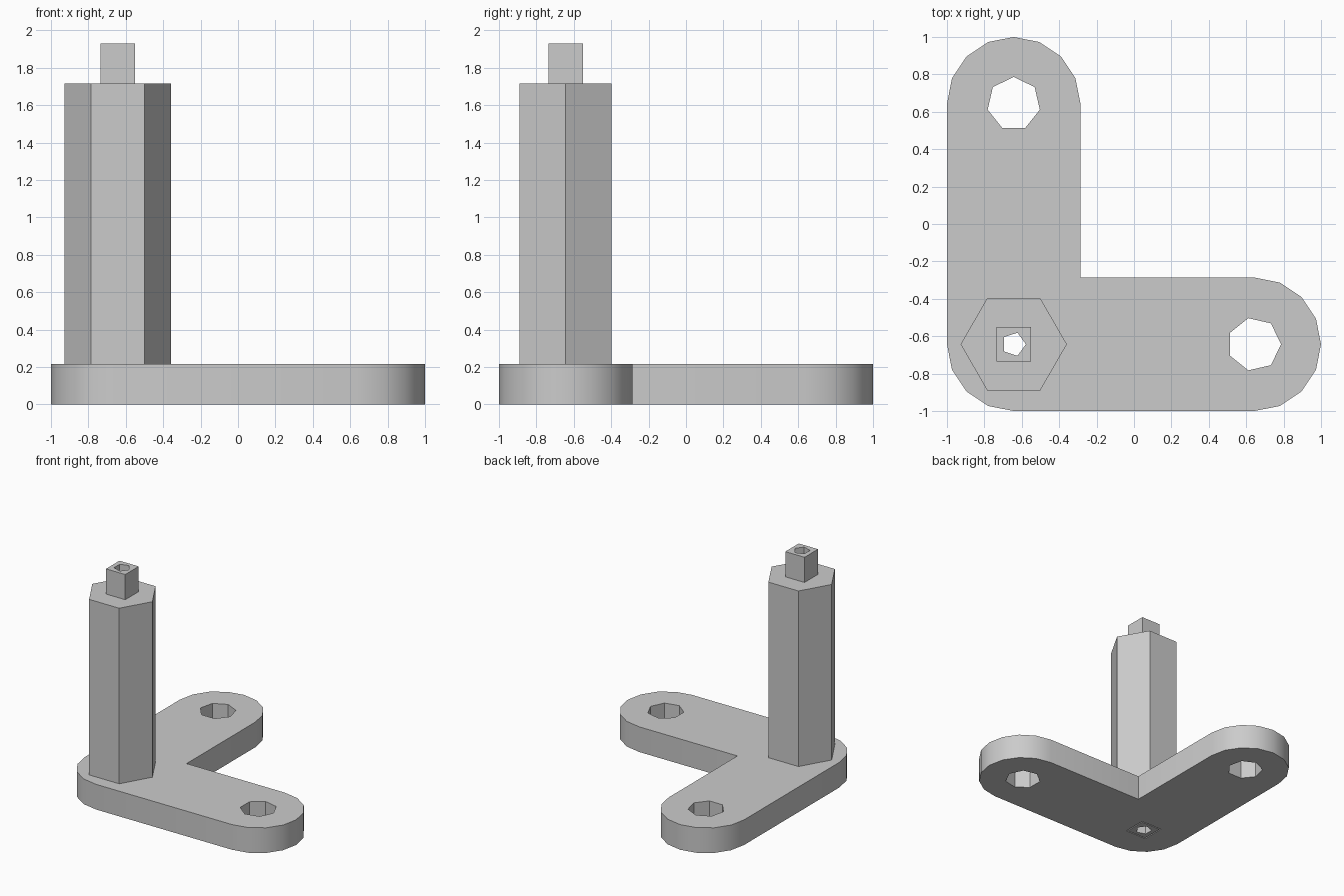
import bpy
import bmesh
from math import cos, sin, radians

if "Cube" in bpy.data.objects:
    bpy.data.objects.remove(bpy.data.objects["Cube"], do_unlink=True)

grey = bpy.data.materials.new("light_grey")
grey.use_nodes = True
grey.diffuse_color = (0.6, 0.6, 0.6, 1)
grey.node_tree.nodes["Principled BSDF"].inputs["Base Color"].default_value = (0.6, 0.6, 0.6, 1)

C = 0.643        # distance of the arm centres from the middle
R = 1 - C        # half width of an arm
PLATE = 0.215
CORNER = (-C, -C)


def arc(centre, radius, start, sweep, steps, closed=False):
    """Points along an arc, without the last one if it closes on itself."""
    count = steps if closed else steps + 1
    angles = [radians(start + sweep * i / steps) for i in range(count)]
    return [(centre[0] + radius * cos(a), centre[1] + radius * sin(a)) for a in angles]


def ngon(centre, radius, sides, start=0):
    return arc(centre, radius, start, 360, sides, closed=True)


def square(centre, side):
    return ngon(centre, side / 2 ** 0.5, 4, 45)


def prism(name, loops, bottom, top):
    """Extrude an outline, with any holes, straight up."""
    bm = bmesh.new()
    edges = []
    for loop in loops:
        verts = [bm.verts.new((x, y, bottom)) for x, y in loop]
        edges += [bm.edges.new((v, verts[i - 1])) for i, v in enumerate(verts)]
    bmesh.ops.triangle_fill(bm, edges=edges, use_beauty=True, normal=(0, 0, 1))
    lid = bmesh.ops.extrude_face_region(bm, geom=bm.faces[:])["geom"]
    bmesh.ops.translate(bm, vec=(0, 0, top - bottom),
                        verts=[g for g in lid if isinstance(g, bmesh.types.BMVert)])
    bmesh.ops.recalc_face_normals(bm, faces=bm.faces[:])
    mesh = bpy.data.meshes.new(name)
    bm.to_mesh(mesh)
    bm.free()
    mesh.materials.append(grey)
    obj = bpy.data.objects.new(name, mesh)
    bpy.context.collection.objects.link(obj)
    bpy.ops.object.select_all(action="DESELECT")
    obj.select_set(True)
    bpy.context.view_layer.objects.active = obj
    bpy.ops.object.shade_smooth_by_angle(angle=radians(30))
    return obj


# L-shaped plate with rounded ends, two bolt holes and a square slot
outline = (arc(CORNER, R, 180, 90, 4)
           + arc((C, -C), R, -90, 180, 8)
           + [(R - C, R - C)]
           + arc((-C, C), R, 0, 180, 8))
prism("base_plate", [outline, ngon((C, -C), 0.143, 7), ngon((-C, C), 0.143, 7, 90),
                     square(CORNER, 0.2)], 0, PLATE)

# Hexagonal column around the square peg
prism("hex_column", [ngon(CORNER, 0.284, 6), square(CORNER, 0.182)], PLATE, 1.715)

# Square peg running the full height, with a narrow bore
prism("square_peg", [square(CORNER, 0.182), ngon(CORNER, 0.065, 5)], 0, 1.93)
